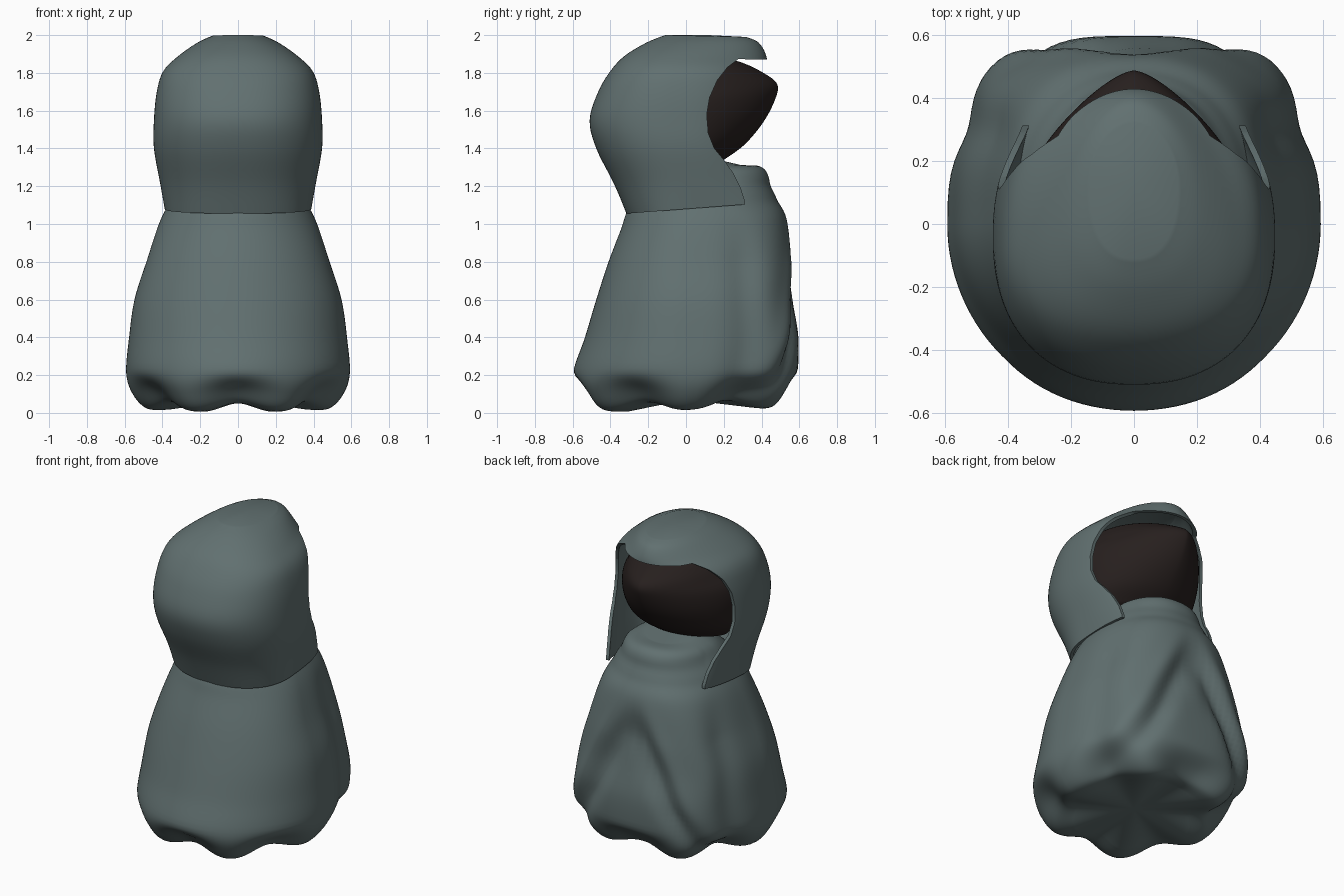
import bpy, bmesh
from math import sin, cos, pi, exp, copysign, sqrt

if "Cube" in bpy.data.objects:
    bpy.data.objects.remove(bpy.data.objects["Cube"])

SEG = 112


def material(name, rgb):
    m = bpy.data.materials.new(name)
    m.diffuse_color = (*rgb, 1)
    m.use_nodes = True
    m.node_tree.nodes["Principled BSDF"].inputs["Base Color"].default_value = m.diffuse_color
    return m


def smooth_rows(rows, steps):
    """Catmull-Rom interpolation between ring descriptions."""
    out = []
    for i in range(len(rows) - 1):
        p = [rows[max(i - 1, 0)], rows[i], rows[i + 1], rows[min(i + 2, len(rows) - 1)]]
        for k in range(steps):
            t = k / steps
            out.append([0.5 * (2 * b + (c - a) * t + (2 * a - 5 * b + 4 * c - d) * t * t
                               + (3 * b - a - 3 * c + d) * t ** 3) for a, b, c, d in zip(*p)])
    return out + [list(rows[-1])]


def loft(name, rows, mat, steps=6, deform=None, bottom=None, top=None, back=2.0):
    """Rings of (z back, z front, y back, y front, y centre, half width, front roundness)."""
    bm = bmesh.new()
    rings = []
    for zb, zf, yb, yf, yc, hw, n in smooth_rows(rows, steps):
        ring = []
        for i in range(SEG):
            a = 2 * pi * i / SEG
            c, s = cos(a), sin(a)
            e = 2 / n if s > 0 else 2 / back
            x = hw * copysign(abs(c) ** e, c)
            y = yc + ((yf - yc) if s > 0 else (yb - yc)) * abs(s) ** e
            z = zb + (zf - zb) * (y - yb) / (yf - yb)
            ring.append(bm.verts.new(deform(a, x, y, z) if deform else (x, y, z)))
        rings.append(ring)
    for r, q in zip(rings, rings[1:]):
        for i in range(SEG):
            j = (i + 1) % SEG
            bm.faces.new((r[i], r[j], q[j], q[i]))
    for ring, co in ((rings[0], bottom), (rings[-1], top)):
        if co:
            v = bm.verts.new(co)
            for i in range(SEG):
                bm.faces.new((ring[i], v, ring[(i + 1) % SEG]))
    bmesh.ops.recalc_face_normals(bm, faces=bm.faces)
    me = bpy.data.meshes.new(name)
    bm.to_mesh(me)
    bm.free()
    ob = bpy.data.objects.new(name, me)
    bpy.context.collection.objects.link(ob)
    me.materials.append(mat)
    return ob


def finish(ob):
    bpy.ops.object.select_all(action='DESELECT')
    ob.select_set(True)
    bpy.context.view_layer.objects.active = ob
    for m in list(ob.modifiers):
        bpy.ops.object.modifier_apply(modifier=m.name)
    bpy.ops.object.shade_smooth_by_angle(angle=0.8)


def drape(a, x, y, z):
    # scalloped hem: six lobes with hollows between them
    hollow = (1 - cos(6 * a)) / 2
    low = max(0, min(1, (0.24 - z) / 0.2))
    low = low * low * (3 - 2 * low)
    r = 1 - 0.12 * hollow * low
    nz = z + 0.045 * hollow * low
    if y > 0:
        # slanting folds that frame the triangular front panel
        edge = 0.08 + (1.02 - z) * 0.5
        fade = max(0, min(1, (1.08 - z) / 0.3, z / 0.35)) * min(1, y / 0.3)
        d = sqrt(x * x + 0.004) - edge
        fold = 0.02 * exp(-(d / 0.07) ** 2) - 0.045 * exp(-((d + 0.1) / 0.07) ** 2)
        r += fold * fade / 0.6
        # pinch between the side and the front corners
        side = min(a, pi - a)
        r -= 0.05 * exp(-((side - 0.42) / 0.2) ** 2) * max(0, min(1, (1.1 - z) / 0.3))
    # soft wrinkle at the collar
    if y > 0.2 and z > 1.1:
        r += 0.012 * sin((z - 1.1) * 45) * min(1, (z - 1.1) / 0.1) * (z < 1.31)
    return x * r, y * r, nz


cloth = material("cloth", (0.12, 0.163, 0.163))
dark = material("dark", (0.02, 0.014, 0.013))

# robe
robe = loft("robe", [
    (0.005, 0.03, -0.36, 0.40, 0, 0.37, 2.2),
    (0.015, 0.03, -0.49, 0.50, 0, 0.48, 2.3),
    (0.09, 0.10, -0.56, 0.56, 0, 0.555, 2.5),
    (0.21, 0.21, -0.597, 0.59, 0, 0.592, 2.7),
    (0.40, 0.40, -0.535, 0.595, 0, 0.577, 3.0),
    (0.60, 0.60, -0.475, 0.565, 0, 0.548, 3.1),
    (0.80, 0.80, -0.41, 0.555, 0, 0.485, 3.0),
    (0.97, 1.03, -0.345, 0.53, 0.03, 0.42, 2.5),
    (1.08, 1.14, -0.305, 0.475, 0.05, 0.365, 2.2),
    (1.18, 1.25, -0.22, 0.435, 0.08, 0.30, 2.2),
    (1.27, 1.305, -0.1, 0.39, 0.1, 0.25, 2.2),
    (1.34, 1.31, 0.0, 0.30, 0.14, 0.16, 2),
], cloth, 6, drape, (0, 0, 0.07), (0, 0.17, 1.34))
finish(robe)

# face in shadow
face = loft("face", [
    (1.30, 1.34, -0.2, 0.20, 0, 0.28, 1.8),
    (1.40, 1.42, -0.3, 0.31, 0, 0.35, 1.8),
    (1.54, 1.54, -0.33, 0.41, 0, 0.38, 1.7),
    (1.66, 1.66, -0.33, 0.472, 0, 0.38, 1.55),
    (1.74, 1.74, -0.3, 0.483, 0, 0.34, 1.5),
    (1.80, 1.80, -0.28, 0.41, 0, 0.30, 1.6),
    (1.86, 1.86, -0.2, 0.28, 0, 0.24, 1.8),
    (1.89, 1.89, -0.1, 0.12, 0, 0.1, 2),
], dark, 5, None, (0, 0, 1.3), (0, 0, 1.9))
finish(face)

# hood shell
hood = loft("hood", [
    (1.055, 1.12, -0.315, 0.53, 0.0, 0.388, 2.8),
    (1.21, 1.22, -0.38, 0.49, 0.0, 0.412, 2.5),
    (1.40, 1.40, -0.475, 0.45, -0.03, 0.445, 2.3),
    (1.55, 1.55, -0.51, 0.44, -0.05, 0.445, 2.3),
    (1.70, 1.70, -0.465, 0.435, -0.05, 0.43, 2.3),
    (1.81, 1.81, -0.40, 0.43, -0.04, 0.395, 2.2),
    (1.89, 1.89, -0.325, 0.425, -0.02, 0.315, 1.9),
    (1.96, 1.96, -0.21, 0.385, 0.05, 0.215, 1.9),
    (2.00, 1.99, -0.11, 0.32, 0.12, 0.14, 2),
], cloth, 5, None, None, (0, 0.12, 2.0), 2.3)
shell = hood.modifiers.new("thickness", 'SOLIDIFY')
shell.thickness = 0.02
shell.offset = -1

# face opening, cut by a sideways prism
outline = [(0.28, 1.875), (0.22, 1.83), (0.165, 1.76), (0.125, 1.67), (0.11, 1.58),
           (0.118, 1.48), (0.15, 1.40), (0.20, 1.34), (0.25, 1.27), (0.29, 1.19),
           (0.312, 1.12), (0.312, 1.0), (0.8, 1.0), (0.8, 1.87), (0.41, 1.87), (0.34, 1.87)]
bm = bmesh.new()
f = bm.faces.new([bm.verts.new((-0.8, y, z)) for y, z in outline])
ext = bmesh.ops.extrude_face_region(bm, geom=[f], use_keep_orig=True)
bmesh.ops.translate(bm, vec=(1.6, 0, 0),
                    verts=[g for g in ext["geom"] if isinstance(g, bmesh.types.BMVert)])
bmesh.ops.recalc_face_normals(bm, faces=bm.faces)
me = bpy.data.meshes.new("opening_cutter")
bm.to_mesh(me)
bm.free()
me.materials.append(cloth)
cutter = bpy.data.objects.new("opening_cutter", me)
bpy.context.collection.objects.link(cutter)
cutter.hide_render = True
cut = hood.modifiers.new("opening", 'BOOLEAN')
cut.object = cutter
cut.operation = 'DIFFERENCE'
cut.solver = 'EXACT'
finish(hood)
bpy.data.objects.remove(cutter)
